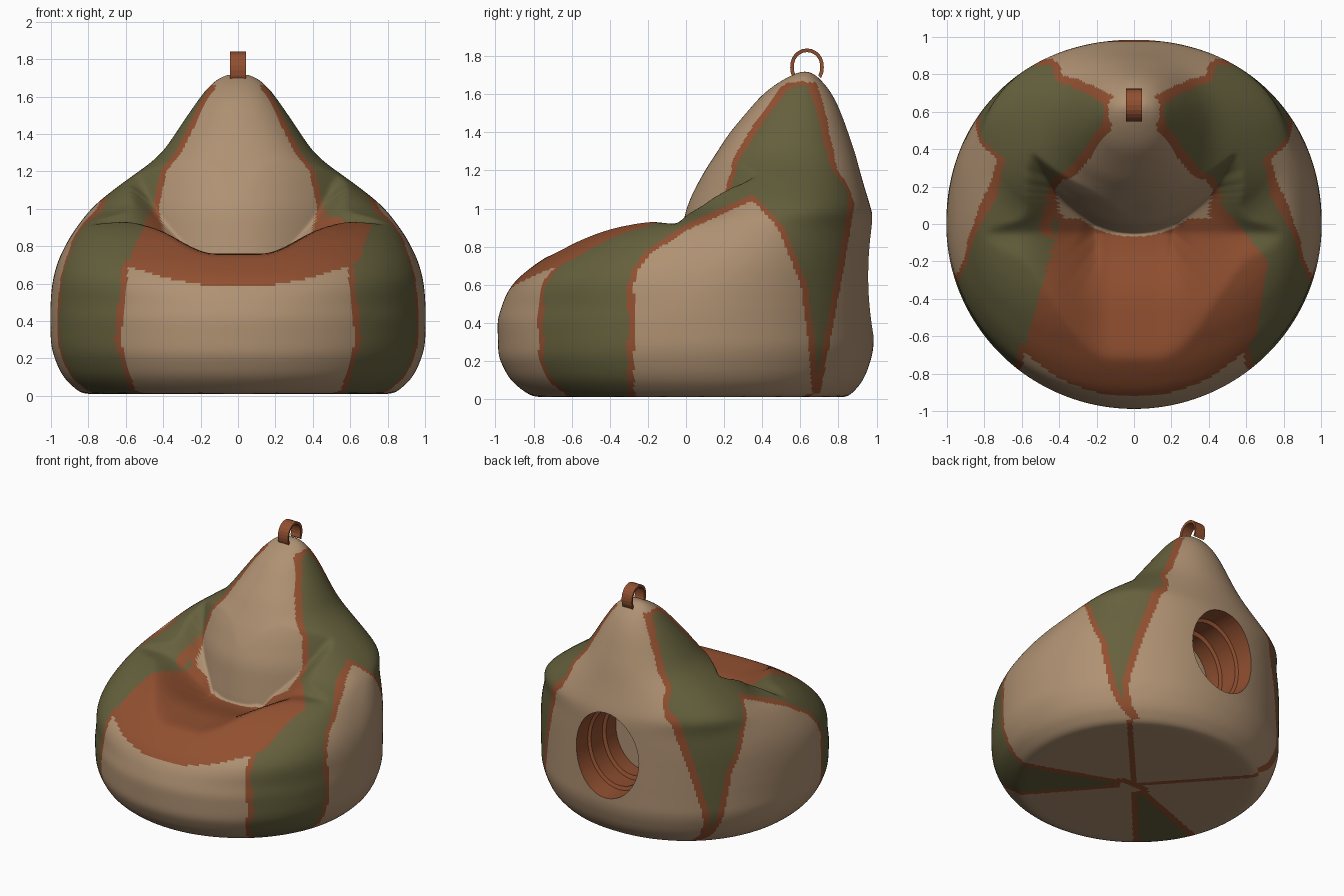
import bpy, bmesh, math

if "Cube" in bpy.data.objects:
    bpy.data.objects.remove(bpy.data.objects["Cube"])


def material(name, rgb):
    m = bpy.data.materials.new(name)
    m.diffuse_color = (*rgb, 1)
    m.use_nodes = True
    m.node_tree.nodes["Principled BSDF"].inputs["Base Color"].default_value = m.diffuse_color
    return m


MATS = [material("tan fabric", (0.43, 0.285, 0.17)),
        material("olive fabric", (0.13, 0.117, 0.046)),
        material("rust fabric", (0.285, 0.08, 0.03))]
TAN, OLIVE, RUST = 0, 1, 2


def new_object(name, bm):
    me = bpy.data.meshes.new(name)
    bm.to_mesh(me)
    bm.free()
    ob = bpy.data.objects.new(name, me)
    bpy.context.collection.objects.link(ob)
    for m in MATS:
        me.materials.append(m)
    return ob


def lerp(pts, t):
    if t <= pts[0][0]:
        return pts[0][1]
    for (t0, v0), (t1, v1) in zip(pts, pts[1:]):
        if t <= t1:
            return v0 + (v1 - v0) * (t - t0) / (t1 - t0)
    return pts[-1][1]


def step(t, a, b):
    t = min(1, max(0, (t - a) / (b - a)))
    return t * t * (3 - 2 * t)


# Outline of the bag by height: half width, front y, back y, front roundness
TOP = 1.72
WIDTH = [(0, .80), (.03, .87), (.1, .94), (.25, 1.0), (.45, 1.005), (.6, .995), (.72, .965), (.85, .9), (1, .79),
         (1.1, .67), (1.2, .53), (1.28, .42), (1.4, .335), (1.5, .27), (1.6, .2), (1.68, .14), (1.72, .06)]
FRONT = [(0, -.78), (.03, -.84), (.1, -.925), (.22, -.985), (.42, -.99), (.55, -.945), (.63, -.89), (.73, -.76),
         (.85, -.55), (.92, -.36), (.96, -.13), (1, -.01), (1.2, .1), (1.4, .23), (1.6, .4), (1.68, .51), (1.72, .6)]
BACK = [(0, .82), (.03, .88), (.1, .935), (.25, .985), (.95, .985), (1.02, .965), (1.15, .925), (1.3, .885),
        (1.5, .815), (1.6, .77), (1.68, .71), (1.72, .65)]
ROUND = [(.5, 2), (.8, 2.6), (.95, 3), (1.2, 2.2), (1.7, 2)]
CUSHION = [(.7, -.05), (.95, -.01), (1.0, 0), (1.2, .09), (1.4, .22), (1.6, .39), (1.72, .55)]


def table(pts, window):
    raw = [lerp(pts, i / 1000) for i in range(int(TOP * 1000) + 1)]
    out = []
    for i in range(len(raw)):
        w = min(window, i, len(raw) - 1 - i)
        out.append(sum(raw[i - w:i + w + 1]) / (2 * w + 1))
    return out


T_W, T_B, T_N, T_C = [table(p, 60) for p in (WIDTH, BACK, ROUND, CUSHION)]
T_F = table(FRONT, 35)


def cushion_y(x, z):
    return T_C[min(len(T_C) - 1, max(0, int(z * 1000)))] + x * x


def seat_z(x, y):
    ax = abs(x)
    s = .76 + .22 * step(ax, .12, .62) + .5 * max(0, y + .05) - .06 * step(y, -.45, -.05)
    s += .6 * max(0, ax - .45) * step(y, -.05, .15)
    return s - .03 * math.exp(-((ax - .22) / .03) ** 2) * step(y, -.4, -.05)


def inside(x, y, z):
    if z < .01 or z >= TOP:
        return False
    i = int(z * 1000)
    f, b = T_F[i], T_B[i]
    u = (2 * y - f - b) / (b - f)
    n = T_N[i] if u < 0 else 2.1
    if (abs(x) / T_W[i]) ** n + abs(u) ** n > 1:
        return False
    return not (z > .66 and y < cushion_y(x, z) and z > seat_z(x, y))


# Fabric panels, chosen by position
REAR = [(0, .68), (.2, .72), (.6, .795), (1, .865), (1.3, .865), (1.5, .825), (1.6, .77), (1.66, .70)]
SIDE = [(-.29, .6), (-.27, .67), (-.2, .77), (0, .9), (.35, 1.06), (.5, .9), (.62, .6), (.66, .3), (.68, 0)]
FACE = [(0, .56), (.3, .645), (.7, .6)]
CUSHION_W = [(.7, .38), (1.0, .44), (1.2, .40), (1.3, .32), (1.6, .17), (1.66, .13)]


def panel(x, y, z):
    ax = abs(x)
    if z < .03:                                   # underside wedges
        if math.hypot(x, y) < .12 and y < 0:
            return "face"
        a = math.degrees(math.atan2(-y, ax))
        if a > 49:
            return "face"
        if a > 20:
            return "olive"
        return ("left" if x < 0 else "right") if a > -48 else "back"
    if z > 1.66 or y > lerp(REAR, z):
        return "back"
    if z > .68 and y > min(.03, cushion_y(x, z) - .02) and ax < lerp(CUSHION_W, z):
        return "back"
    if y < -.4 and z < .6 + .33 * ax * ax:
        if ax < lerp(FACE, z):
            return "face"
    elif y < .04:
        left = .41 + .28 * (-y - .1)
        right = .7 - .16 * max(0, -y - .2) - .8 * max(0, y + .2)
        if -left < x < right:
            return "seat"
    if ax > .45 and -.29 < y < .68 and z < lerp(SIDE, y):
        return "left" if x < 0 else "right"
    return "olive"


def fabric(x, y, z):
    p = panel(x, y, z)
    if p == "seat":
        return RUST
    d = .027 if z < .03 else .017
    for dx, dy, dz in ((d, 0, 0), (-d, 0, 0), (0, d, 0), (0, -d, 0), (0, 0, d), (0, 0, -d)):
        if z < .06 and dz:
            continue
        q = panel(x + dx, y + dy, z + dz)
        if q != p and not (q == "seat" and p == "back"):   # rust piping along panel borders
            return RUST
    return OLIVE if p == "olive" else TAN


# Bag body: sphere pushed out to the outline
bm = bmesh.new()
bmesh.ops.create_uvsphere(bm, u_segments=400, v_segments=220, radius=1)
CX, CY, CZ = 0, .15, .45
for v in bm.verts:
    dx, dy, dz = v.co
    lo, hi = .2, 1.7
    for _ in range(14):
        m = (lo + hi) / 2
        if inside(CX + dx * m, CY + dy * m, CZ + dz * m):
            lo = m
        else:
            hi = m
    v.co = (CX + dx * lo, CY + dy * lo, CZ + dz * lo)
for _ in range(5):
    bmesh.ops.smooth_vert(bm, verts=bm.verts, factor=.5, use_axis_x=True, use_axis_y=True, use_axis_z=True)
for f in bm.faces:
    f.material_index = fabric(*f.calc_center_median())
    f.smooth = True
body = new_object("bean_bag_body", bm)

# Round filling pocket in the back, cut with a stepped tube
bm = bmesh.new()
rings = []
for y, s in ((1.2, 1), (.82, .98), (.81, .9), (.66, .93), (.65, .84), (.52, .87)):
    rings.append([bm.verts.new((.27 * s * math.cos(a), y, .65 + .33 * s * math.sin(a)))
                  for a in [2 * math.pi * k / 40 for k in range(40)]])
for r0, r1 in zip(rings, rings[1:]):
    for k in range(40):
        j = (k + 1) % 40
        bm.faces.new((r0[k], r0[j], r1[j], r1[k])).material_index = RUST
bm.faces.new(rings[0])
bm.faces.new(rings[-1]).material_index = TAN
bmesh.ops.recalc_face_normals(bm, faces=bm.faces)
cutter = new_object("pocket_cutter", bm)
cutter.hide_render = True
mod = body.modifiers.new("pocket", 'BOOLEAN')
mod.operation, mod.object, mod.solver = 'DIFFERENCE', cutter, 'EXACT'
bpy.context.view_layer.objects.active = body
body.select_set(True)
bpy.ops.object.modifier_apply(modifier="pocket")
bpy.data.objects.remove(cutter)
bpy.ops.object.shade_smooth_by_angle(angle=math.radians(50))

# Carry loop: bent strap on the peak, open at the bottom with splayed ends
bm = bmesh.new()
prev = None
for k in range(17):
    a = math.radians(-40 + 260 * k / 16)
    e = .015 * max(0, -math.sin(a))
    ring = [bm.verts.new((x, .635 + (r + e) * math.cos(a), 1.753 + (r + 2 * e) * math.sin(a)))
            for x, r in ((-.043, .087), (.043, .087), (.04, .068), (-.04, .068))]
    if prev:
        for i in range(4):
            j = (i + 1) % 4
            bm.faces.new((prev[i], prev[j], ring[j], ring[i]))
    else:
        bm.faces.new(ring)
    prev = ring
bm.faces.new(prev)
bmesh.ops.recalc_face_normals(bm, faces=bm.faces)
for f in bm.faces:
    f.material_index = RUST
new_object("carry_loop", bm)
